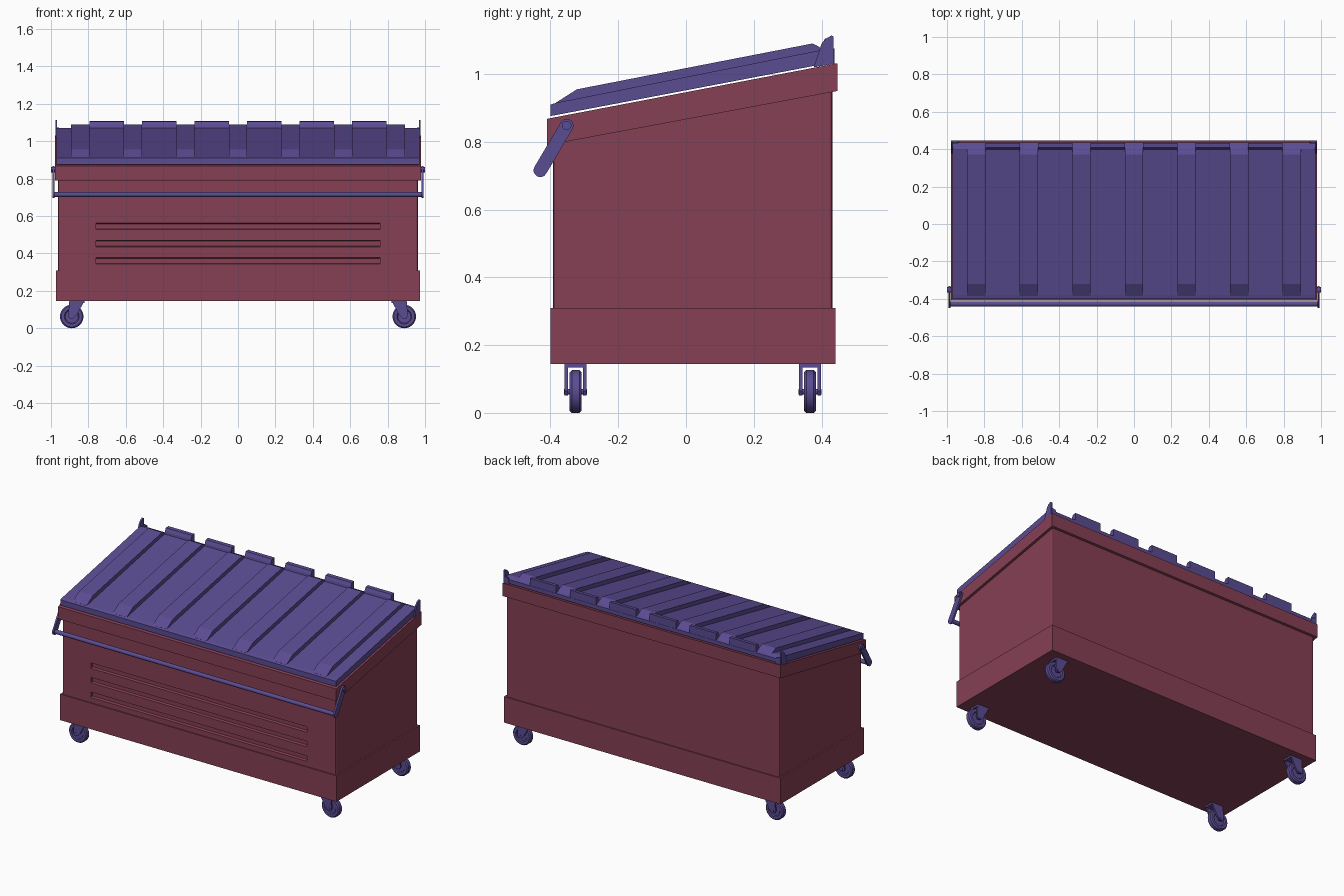
import bpy, bmesh, math
from mathutils import Vector

if "Cube" in bpy.data.objects:
    bpy.data.objects.remove(bpy.data.objects["Cube"])


def material(name, rgb):
    m = bpy.data.materials.new(name)
    m.diffuse_color = (*rgb, 1)
    m.use_nodes = True
    m.node_tree.nodes["Principled BSDF"].inputs["Base Color"].default_value = m.diffuse_color
    return m


RED = material("painted_red", (0.24, 0.05, 0.09))
PURPLE = material("purple_plastic", (0.105, 0.072, 0.29))


def finish(name, bm, mat):
    bmesh.ops.recalc_face_normals(bm, faces=bm.faces)
    me = bpy.data.meshes.new(name)
    bm.to_mesh(me)
    bm.free()
    ob = bpy.data.objects.new(name, me)
    bpy.context.collection.objects.link(ob)
    me.materials.append(mat)
    return ob


def prism(name, pts, a, b, mat, axis="x"):
    """Extrude a side profile (y, z) along x, or a front profile (x, z) along y."""
    bm = bmesh.new()
    d = Vector((b - a, 0, 0)) if axis == "x" else Vector((0, b - a, 0))
    vs = [bm.verts.new((a, p, q) if axis == "x" else (p, a, q)) for p, q in pts]
    f = bm.faces.new(vs)
    r = bmesh.ops.extrude_face_region(bm, geom=[f])
    for v in r["geom"]:
        if isinstance(v, bmesh.types.BMVert):
            v.co += d
    return finish(name, bm, mat)


def box(name, x, y, z, mat):
    return prism(name, [(y[0], z[0]), (y[1], z[0]), (y[1], z[1]), (y[0], z[1])], x[0], x[1], mat)


def smooth(ob):
    bpy.ops.object.select_all(action="DESELECT")
    ob.select_set(True)
    bpy.context.view_layer.objects.active = ob
    bpy.ops.object.shade_smooth_by_angle(angle=math.radians(35))


def lathe_y(name, profile, centre, mat, n=24):
    """Revolve (radius, y) points about a y-parallel axis."""
    bm = bmesh.new()
    rings = []
    for r, y in profile:
        rings.append([bm.verts.new((centre[0] + r * math.cos(2 * math.pi * i / n), centre[1] + y,
                                    centre[2] + r * math.sin(2 * math.pi * i / n))) for i in range(n)])
    for r0, r1 in zip(rings, rings[1:]):
        for i in range(n):
            j = (i + 1) % n
            bm.faces.new((r0[i], r0[j], r1[j], r1[i]))
    bm.faces.new(rings[0])
    bm.faces.new(rings[-1])
    ob = finish(name, bm, mat)
    smooth(ob)
    return ob


# container walls with softened edges
body = prism("container_body", [(-0.393, 0.16), (0.433, 0.16), (0.433, 0.98), (-0.393, 0.83)],
             -0.962, 0.962, RED)
bev = body.modifiers.new("bevel", "BEVEL")
bev.width = 0.01
bev.segments = 2

# three tapered slots pressed into the front
for i, z in enumerate((0.36, 0.453, 0.545)):
    cut = prism(f"slot_cutter_{i}", [(-0.41, z - 0.022), (-0.378, z - 0.013),
                                     (-0.378, z + 0.013), (-0.41, z + 0.022)], -0.76, 0.76, RED)
    cut.hide_render = True
    cut.hide_viewport = False
    mod = body.modifiers.new("slot", "BOOLEAN")
    mod.operation = "DIFFERENCE"
    mod.solver = "EXACT"
    mod.object = cut
bpy.context.view_layer.objects.active = body
for mod in list(body.modifiers):
    bpy.ops.object.modifier_apply(modifier=mod.name)
for ob in [o for o in bpy.data.objects if o.name.startswith("slot_cutter")]:
    bpy.data.objects.remove(ob)

# base skirt and sloped top rim
box("base_skirt", (-0.972, 0.972), (-0.40, 0.441), (0.145, 0.31), RED)
prism("top_rim", [(-0.41, 0.79), (0.447, 0.95), (0.447, 1.032), (-0.41, 0.868)], -0.978, 0.978, RED)

# sloped lid slab
prism("lid", [(-0.40, 0.876), (0.435, 1.035), (0.435, 1.06), (0.40, 1.071), (-0.38, 0.916), (-0.40, 0.91)],
      -0.97, 0.97, PURPLE)

# seven raised ribs running front to back
for i in range(7):
    x = (i - 3) * 0.281
    prism(f"lid_rib_{i}", [(-0.385, 0.90), (-0.385, 0.915), (-0.322, 0.955), (0.372, 1.09),
                           (0.385, 1.085), (0.435, 1.055), (0.435, 1.04)], x - 0.049, x + 0.049, PURPLE)

# six hinge tabs between the ribs
for i in range(6):
    x = (i - 2.5) * 0.281
    prism(f"hinge_tab_{i}", [(0.392, 1.04), (0.40, 1.085), (0.41, 1.105), (0.434, 1.107), (0.434, 1.04)],
          x - 0.092, x + 0.092, PURPLE)

# lift bar across the front
lathe = []
bar_pts = [(-0.428 + 0.013 * math.cos(k * math.pi / 6), 0.715 + 0.013 * math.sin(k * math.pi / 6))
           for k in range(12)]
smooth(prism("lift_bar", bar_pts, -0.985, 0.985, PURPLE))

for s, side in ((-1, "left"), (1, "right")):
    # lift bar arm: flat link with round ends
    p, q = Vector((-0.352, 0.848)), Vector((-0.43, 0.716))
    ang = math.atan2(p.y - q.y, p.x - q.x)
    arm = []
    for c, a0 in ((p, ang - math.pi / 2), (q, ang + math.pi / 2)):
        for k in range(9):
            a = a0 + math.pi * k / 8
            arm.append((c.x + 0.02 * math.cos(a), c.y + 0.02 * math.sin(a)))
    smooth(prism(f"{side}_lift_arm", arm, s * 0.982, s * 0.993, PURPLE))
    # pivot pin through the rim
    pin = [(p.x + 0.014 * math.cos(k * math.pi / 6), p.y + 0.014 * math.sin(k * math.pi / 6))
           for k in range(12)]
    smooth(prism(f"{side}_arm_pivot", pin, s * 0.96, s * 1.0, PURPLE))

    # upright corner bracket behind the lid, with its rear flange
    prism(f"{side}_corner_bracket", [(0.377, 1.02), (0.40, 1.09), (0.412, 1.104), (0.43, 1.114),
                                     (0.436, 1.11), (0.436, 1.03)], s * 0.967, s * 0.977, PURPLE)
    prism(f"{side}_bracket_flange", [(s * 0.972, 1.03), (s * 0.972, 1.075), (s * 0.945, 1.07),
                                     (s * 0.935, 1.03)], 0.43, 0.438, PURPLE, "y")

    # casters: mount plate, two fork cheeks, wheel and axle
    for y, end in ((-0.326, "front"), (0.366, "back")):
        n = f"{end}_{side}_caster"
        xs = sorted((s * 0.822, s * 0.902))
        box(n + "_mount", xs, (y - 0.032, y + 0.032), (0.134, 0.147), PURPLE)
        for t in (-1, 1):
            prism(f"{n}_fork_{'a' if t < 0 else 'b'}",
                  [(s * 0.822, 0.145), (s * 0.902, 0.145), (s * 0.908, 0.065), (s * 0.9, 0.052),
                   (s * 0.88, 0.052), (s * 0.862, 0.07)],
                  y + t * 0.022, y + t * 0.032, PURPLE, "y")
        lathe_y(n + "_wheel", [(0.035, -0.012), (0.04, -0.018), (0.056, -0.018), (0.063, -0.011),
                               (0.063, 0.011), (0.056, 0.018), (0.04, 0.018), (0.035, 0.012)],
                (s * 0.889, y, 0.063), PURPLE)
        lathe_y(n + "_axle", [(0.008, -0.034), (0.008, 0.034)], (s * 0.889, y, 0.063), PURPLE, 12)
